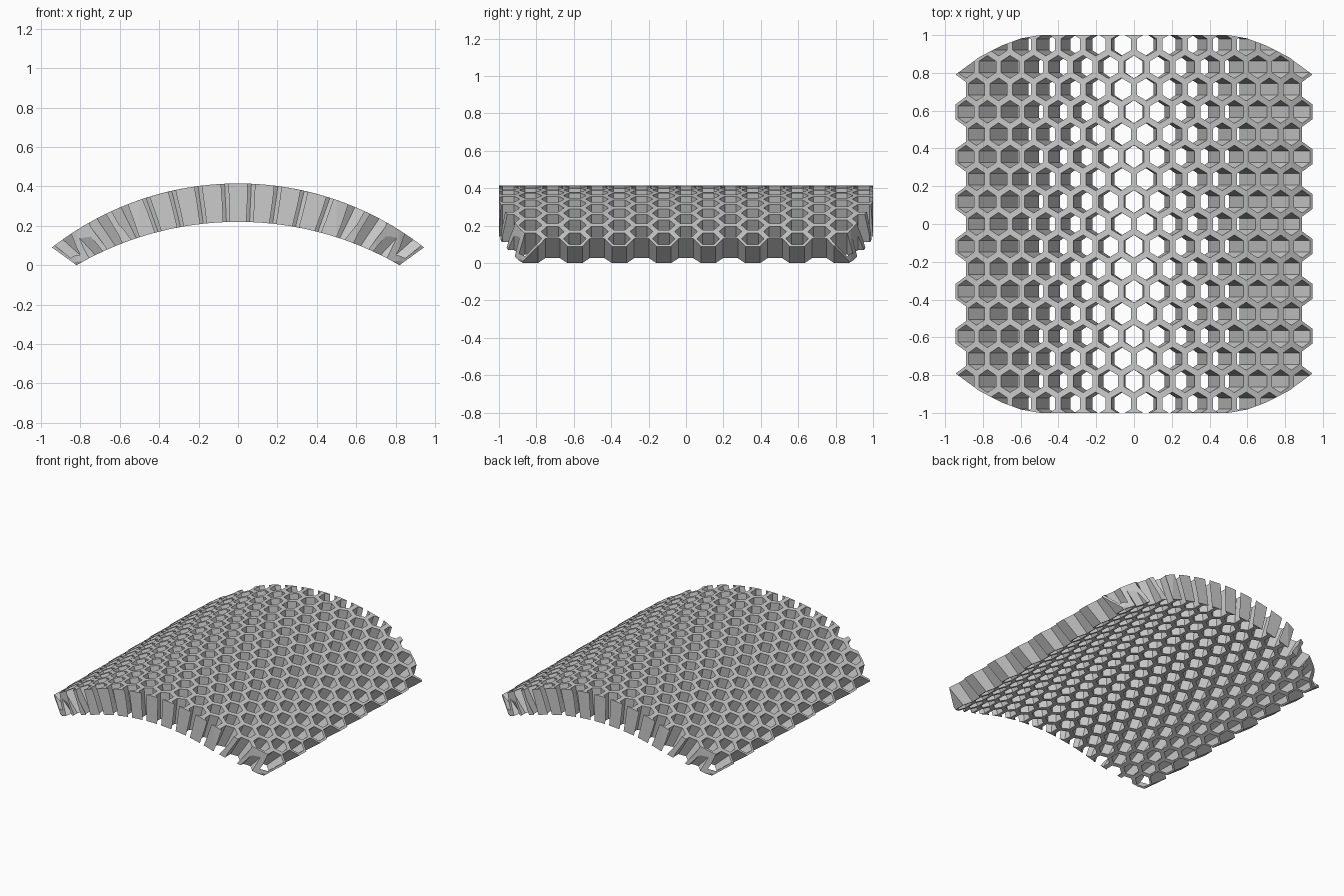
import bpy, bmesh
from math import sin, cos, radians, sqrt

if "Cube" in bpy.data.objects:
    bpy.data.objects.remove(bpy.data.objects["Cube"])

PITCH, ROW, WALL = 0.1357, 0.1188, 0.032      # cell width, row spacing, wall thickness
R_TOP, Z_TOP = 1.536, 0.415                   # outer arc
R_LOW, Z_LOW, SHRINK = 1.638, 0.22, 0.868     # inner arc, walls lean inwards

# flat honeycomb of hexagonal rings
bm = bmesh.new()
lookup = {}

def vert(x, y):
    key = (round(x, 3), round(y, 3))
    if key not in lookup:
        lookup[key] = bm.verts.new((x, y, 0))
    return lookup[key]

CORNERS = [(PITCH / sqrt(3) * cos(radians(60 * i + 30)),
            ROW / 1.5 * sin(radians(60 * i + 30))) for i in range(6)]
K = 1 - WALL / PITCH
for row in range(-9, 10):
    count = 15 if row % 2 else 14
    for col in range(count):
        cx, cy = (col - (count - 1) / 2) * PITCH, row * ROW
        outer = [vert(cx + x, cy + y) for x, y in CORNERS]
        inner = [bm.verts.new((cx + x * K, cy + y * K, 0)) for x, y in CORNERS]
        for i in range(6):
            j = (i + 1) % 6
            bm.faces.new((outer[i], outer[j], inner[j], inner[i]))
bmesh.ops.remove_doubles(bm, verts=bm.verts, dist=0.003)

# thicken between the two arcs
ext = bmesh.ops.extrude_face_region(bm, geom=bm.faces[:], use_keep_orig=True)
low = {g for g in ext["geom"] if isinstance(g, bmesh.types.BMVert)}
for v in bm.verts:
    x = R_TOP * sin(v.co.x / R_TOP)
    if v in low:
        x *= SHRINK
        v.co.x, v.co.z = x, Z_LOW - R_LOW + sqrt(R_LOW ** 2 - x * x)
    else:
        v.co.x, v.co.z = x, Z_TOP - R_TOP + sqrt(R_TOP ** 2 - x * x)
bmesh.ops.recalc_face_normals(bm, faces=bm.faces)
mesh = bpy.data.meshes.new("honeycomb_panel")
bm.to_mesh(mesh)
bm.free()
panel = bpy.data.objects.new("honeycomb_panel", mesh)
bpy.context.collection.objects.link(panel)

# outline with rounded corners, cut straight down
q = [(1.05, 0.69), (0.95, 0.787), (0.82, 0.883), (0.7, 0.945), (0.6, 0.982), (0.5, 1.0)]
loop = q + [(-x, y) for x, y in q[::-1]] + [(-x, -y) for x, y in q] + [(x, -y) for x, y in q[::-1]]
bm = bmesh.new()
face = bm.faces.new([bm.verts.new((x, y, -0.5)) for x, y in loop])
ext = bmesh.ops.extrude_face_region(bm, geom=[face], use_keep_orig=True)
for g in ext["geom"]:
    if isinstance(g, bmesh.types.BMVert):
        g.co.z = 1.0
bmesh.ops.recalc_face_normals(bm, faces=bm.faces)
cut_mesh = bpy.data.meshes.new("outline_cutter")
bm.to_mesh(cut_mesh)
bm.free()
cutter = bpy.data.objects.new("outline_cutter", cut_mesh)
cutter.hide_render = True
bpy.context.collection.objects.link(cutter)

mod = panel.modifiers.new("outline", 'BOOLEAN')
mod.operation, mod.solver, mod.object = 'INTERSECT', 'EXACT', cutter
bpy.context.view_layer.objects.active = panel
bpy.ops.object.modifier_apply(modifier=mod.name)
bpy.data.objects.remove(cutter)
